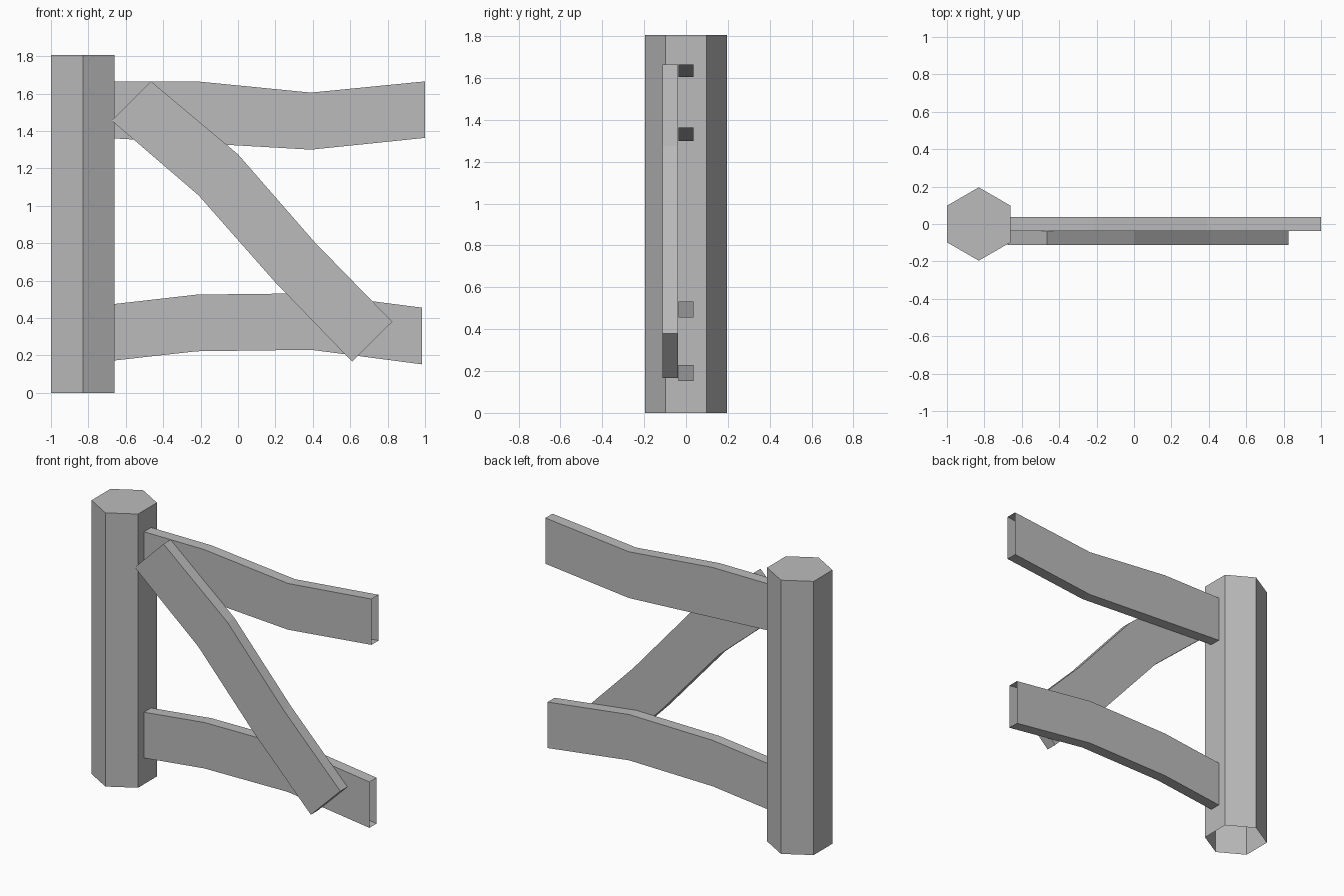
import bpy
import bmesh
import math

cube = bpy.data.objects.get("Cube")
if cube:
    bpy.data.objects.remove(cube, do_unlink=True)

# One plain grey for the whole model
grey = bpy.data.materials.new("grey")
grey.use_nodes = True
colour = (0.5, 0.5, 0.5, 1)
grey.diffuse_color = colour
grey.node_tree.nodes["Principled BSDF"].inputs["Base Color"].default_value = colour


def finish(bm, name):
    bmesh.ops.recalc_face_normals(bm, faces=bm.faces)
    mesh = bpy.data.meshes.new(name)
    bm.to_mesh(mesh)
    bm.free()
    mesh.materials.append(grey)
    obj = bpy.data.objects.new(name, mesh)
    bpy.context.collection.objects.link(obj)
    return obj


def board(name, top, bottom, y_front, y_back, capped):
    """Bent plank: a rectangular section carried along matching top and bottom edges."""
    bm = bmesh.new()
    rings = []
    for (xt, zt), (xb, zb) in zip(top, bottom):
        corners = [(xt, y_front, zt), (xt, y_back, zt), (xb, y_back, zb), (xb, y_front, zb)]
        rings.append([bm.verts.new(c) for c in corners])
    for a, b in zip(rings, rings[1:]):
        for i in range(4):
            j = (i + 1) % 4
            bm.faces.new((a[i], a[j], b[j], b[i]))
    if capped:
        bm.faces.new(rings[0])
        bm.faces.new(rings[-1])
    return finish(bm, name)


# Hexagonal post, open underneath
bm = bmesh.new()
radius, height = 0.196, 1.805
foot = [bm.verts.new((-0.83 + radius * math.sin(math.radians(60 * i)),
                      radius * math.cos(math.radians(60 * i)), 0)) for i in range(6)]
head = [bm.verts.new((v.co.x, v.co.y, height)) for v in foot]
for i in range(6):
    j = (i + 1) % 6
    bm.faces.new((foot[i], foot[j], head[j], head[i]))
bm.faces.new(head)
finish(bm, "post")

# Two warped rails with hollow ends
board("upper_rail",
      [(-0.66, 1.665), (-0.22, 1.665), (0.39, 1.605), (1.0, 1.665)],
      [(-0.66, 1.36), (-0.22, 1.335), (0.39, 1.30), (1.0, 1.363)],
      -0.037, 0.037, False)
board("lower_rail",
      [(-0.66, 0.475), (-0.22, 0.525), (0.39, 0.532), (0.985, 0.455)],
      [(-0.66, 0.173), (-0.22, 0.222), (0.39, 0.23), (0.985, 0.152)],
      -0.037, 0.037, False)

# Diagonal brace across the front of the rails
board("diagonal_brace",
      [(-0.465, 1.665), (0.0, 1.275), (0.41, 0.805), (0.825, 0.38)],
      [(-0.675, 1.455), (-0.21, 1.055), (0.2, 0.59), (0.61, 0.167)],
      -0.112, -0.038, True)
